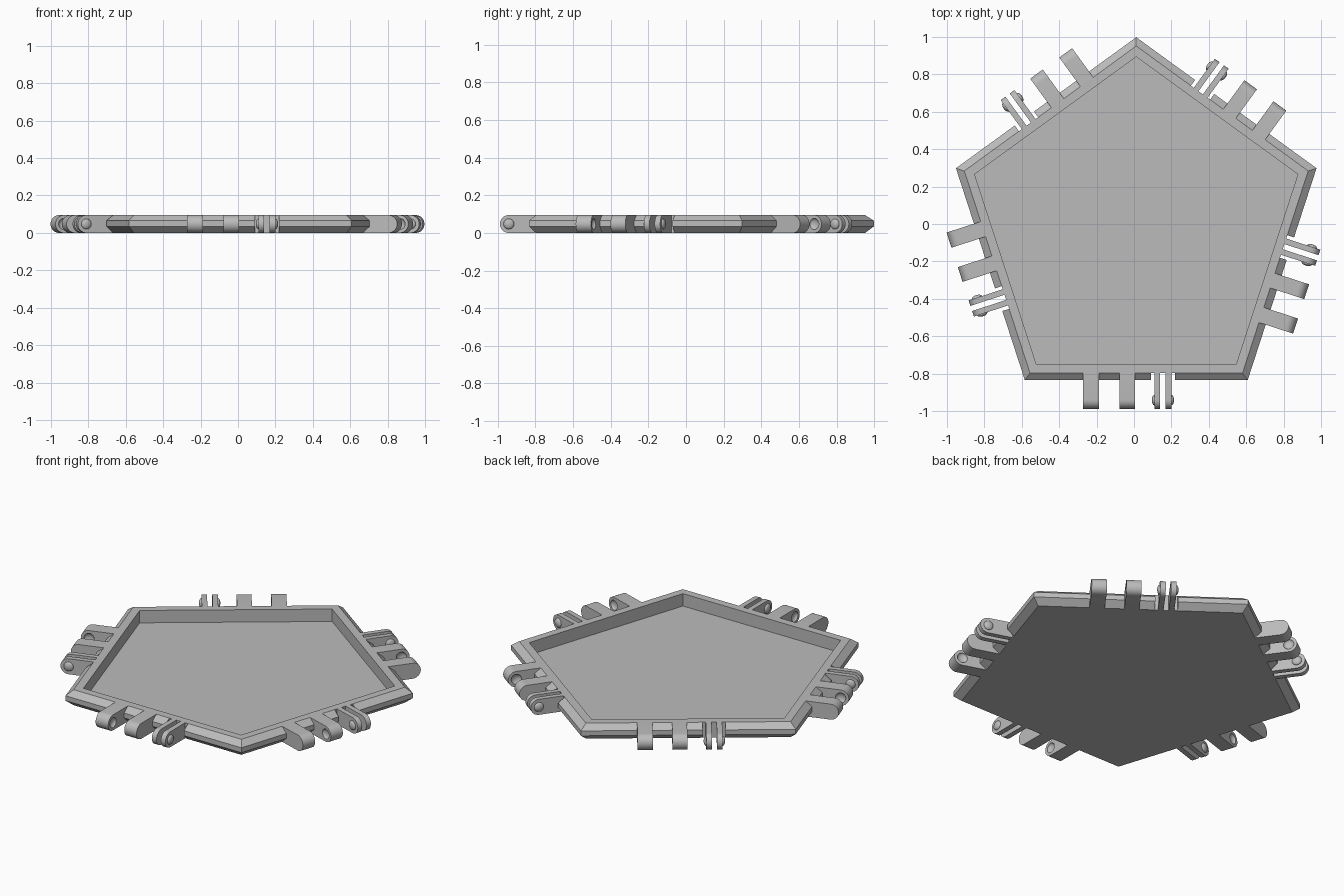
import bpy, bmesh, math
from mathutils import Matrix

cube = bpy.data.objects.get("Cube")
if cube:
    bpy.data.objects.remove(cube, do_unlink=True)

CENTRE = (0.012, -0.015, 0)
HEIGHT = 0.095
APOTHEM = 0.82          # centre to outer edge
SHOULDER = 0.782        # centre to chamfer top and bottom
REACH = 0.974           # centre to hinge tips
RADIUS = HEIGHT / 2
PIN_Y = -(REACH - RADIUS)

grey = bpy.data.materials.new("light_grey")
grey.use_nodes = True
colour = (0.5, 0.5, 0.5, 1)
grey.diffuse_color = colour
grey.node_tree.nodes["Principled BSDF"].inputs["Base Color"].default_value = colour


def make_object(name, bm, helper=False):
    bmesh.ops.recalc_face_normals(bm, faces=bm.faces)
    mesh = bpy.data.meshes.new(name)
    bm.to_mesh(mesh)
    bm.free()
    mesh.materials.append(grey)
    obj = bpy.data.objects.new(name, mesh)
    bpy.context.collection.objects.link(obj)
    obj.hide_render = helper
    return obj


def carve(obj, cutter):
    """Subtract the cutter, keep the result and drop the cutter."""
    mod = obj.modifiers.new("cut", 'BOOLEAN')
    mod.operation, mod.solver, mod.object = 'DIFFERENCE', 'EXACT', cutter
    graph = bpy.context.evaluated_depsgraph_get()
    obj_mesh = bpy.data.meshes.new_from_object(obj.evaluated_get(graph))
    obj.modifiers.clear()
    obj.data = obj_mesh
    bpy.data.objects.remove(cutter, do_unlink=True)


def smooth(obj):
    bpy.ops.object.select_all(action='DESELECT')
    obj.select_set(True)
    bpy.context.view_layer.objects.active = obj
    bpy.ops.object.shade_smooth_by_angle(angle=math.radians(30))


def add_arm(bm, x0, x1):
    """Flat-backed bar with a half-round tip, between two x positions."""
    outline = [(-SHOULDER, HEIGHT), (-SHOULDER, 0)]
    for i in range(17):
        a = -math.pi / 2 + math.pi * i / 16
        outline.append((PIN_Y - RADIUS * math.cos(a), RADIUS + RADIUS * math.sin(a)))
    face = bm.faces.new([bm.verts.new((x0, y, z)) for y, z in outline])
    side = bmesh.ops.extrude_face_region(bm, geom=[face])
    moved = [v for v in side["geom"] if isinstance(v, bmesh.types.BMVert)]
    bmesh.ops.translate(bm, verts=moved, vec=(x1 - x0, 0, 0))


def add_dome(bm, x, depth, radius):
    place = Matrix.Translation((x, PIN_Y, RADIUS)) @ Matrix.Diagonal((depth, radius, radius, 1))
    turn = Matrix.Rotation(math.pi / 2, 4, 'Y')
    bmesh.ops.create_uvsphere(bm, u_segments=24, v_segments=12, radius=1, matrix=place @ turn)


def add_box(bm, x0, x1, y0, y1, turn):
    size = Matrix.Diagonal((x1 - x0, y1 - y0, 0.3, 1))
    move = Matrix.Translation(((x0 + x1) / 2, (y0 + y1) / 2, RADIUS))
    bmesh.ops.create_cube(bm, size=1, matrix=turn @ move @ size)


turns = [math.radians(72 * k) for k in range(5)]

# Pentagonal tray: floor, inner wall, flat rim and chamfered outside
section = [(0.735, 0.019), (0.735, HEIGHT), (SHOULDER, HEIGHT),
           (APOTHEM, 0.065), (APOTHEM, 0.035), (SHOULDER, 0)]
bm = bmesh.new()
rings = []
for apothem, z in section:
    r = apothem / math.cos(math.pi / 5)
    rings.append([bm.verts.new((r * math.sin(t), r * math.cos(t), z)) for t in turns])
for low, high in zip(rings, rings[1:]):
    for i in range(5):
        j = (i + 1) % 5
        bm.faces.new((low[i], low[j], high[j], high[i]))
bm.faces.new(rings[0])
bm.faces.new(rings[-1])
tray = make_object("tray", bm)

# Notches in the rim around each clip
bm = bmesh.new()
for t in turns:
    add_box(bm, 0.08, 0.207, -0.9, -SHOULDER, Matrix.Rotation(t, 4, 'Z'))
carve(tray, make_object("notch_cutter", bm, True))
tray.location = CENTRE

# Pair of hinge knuckles with dimples on the faces that look at each other
bm = bmesh.new()
add_arm(bm, -0.284, -0.199)
add_arm(bm, -0.09, -0.007)
knuckles = make_object("hinge_knuckles", bm)
bm = bmesh.new()
add_dome(bm, -0.199, 0.016, 0.03)
add_dome(bm, -0.09, 0.016, 0.03)
carve(knuckles, make_object("dimple_cutter", bm, True))

# Split snap clip with domed pins on its outer faces
bm = bmesh.new()
add_arm(bm, 0.097, 0.128)
add_arm(bm, 0.157, 0.188)
add_dome(bm, 0.097, 0.014, 0.028)
add_dome(bm, 0.188, 0.014, 0.028)
clip = make_object("snap_clip", bm)

for part in (knuckles, clip):
    smooth(part)
    part.location = CENTRE
    for k, t in enumerate(turns[1:], 2):
        copy = part.copy()
        copy.name = f"{part.name}_{k}"
        copy.rotation_euler.z = t
        bpy.context.collection.objects.link(copy)
